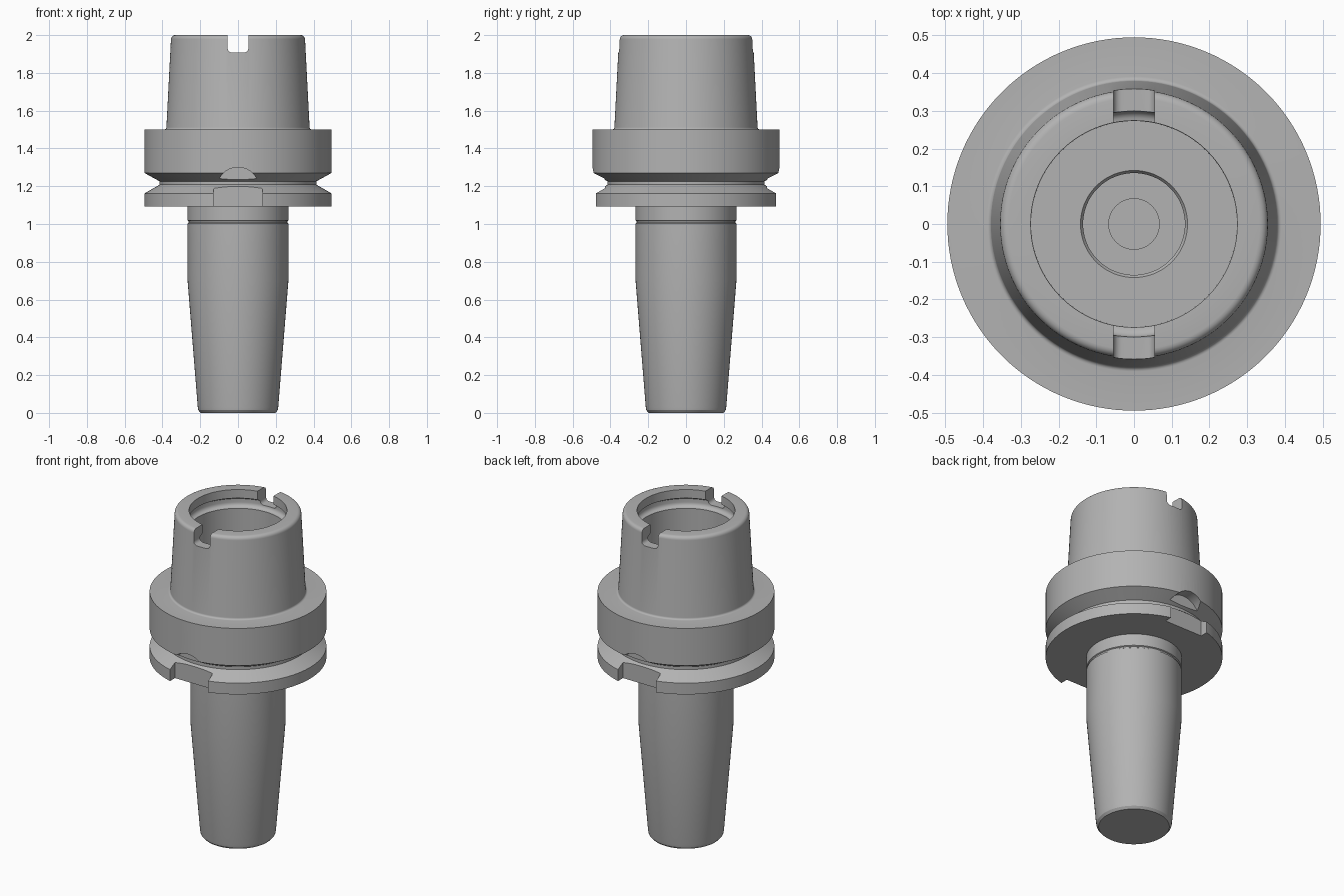
import bpy, bmesh
from math import pi, sin, cos
from mathutils import Matrix, Vector

cube = bpy.data.objects.get("Cube")
if cube:
    bpy.data.objects.remove(cube)

steel = bpy.data.materials.new("steel grey")
steel.use_nodes = True
GREY = (0.45, 0.45, 0.45, 1)
steel.diffuse_color = GREY
steel.node_tree.nodes["Principled BSDF"].inputs["Base Color"].default_value = GREY


def to_object(name, bm):
    bmesh.ops.recalc_face_normals(bm, faces=bm.faces)
    mesh = bpy.data.meshes.new(name)
    bm.to_mesh(mesh)
    bm.free()
    mesh.materials.append(steel)
    obj = bpy.data.objects.new(name, mesh)
    bpy.context.collection.objects.link(obj)
    return obj


def arc(cx, cz, r, start, end, n=5):
    """Points of a rounded corner in the profile."""
    return [(cx + r * cos(start + (end - start) * i / n),
             cz + r * sin(start + (end - start) * i / n)) for i in range(n + 1)]


def lathe(name, profile, segments=128):
    bm = bmesh.new()
    verts = [bm.verts.new((r, 0, z)) for r, z in profile]
    edges = [bm.edges.new(pair) for pair in zip(verts, verts[1:])]
    bmesh.ops.spin(bm, geom=verts + edges, cent=(0, 0, 0), axis=(0, 0, 1),
                   angle=2 * pi, steps=segments, use_duplicate=False)
    bmesh.ops.remove_doubles(bm, verts=bm.verts, dist=0.0001)
    return to_object(name, bm)


def box_cutter(name, half_width, z0, z1, y0, y1, radius):
    """Box with its corners rounded along y."""
    bm = bmesh.new()
    size = Matrix.Diagonal((2 * half_width, y1 - y0, z1 - z0, 1))
    place = Matrix.Translation((0, (y0 + y1) / 2, (z0 + z1) / 2))
    bmesh.ops.create_cube(bm, size=1, matrix=place @ size)
    along_y = [e for e in bm.edges
               if abs((e.verts[0].co - e.verts[1].co).y) > 0.01]
    bmesh.ops.bevel(bm, geom=along_y, offset=radius, segments=5,
                    profile=0.5, affect='EDGES')
    return to_object(name, bm)


def drill_cutter(name, radius, z, y0, y1):
    bm = bmesh.new()
    place = Matrix.Translation((0, (y0 + y1) / 2, z)) @ Matrix.Rotation(pi / 2, 4, 'X')
    bmesh.ops.create_cone(bm, cap_ends=True, segments=64, radius1=radius,
                          radius2=radius, depth=y1 - y0, matrix=place)
    return to_object(name, bm)


# Shank, grooved flange and hollow taper as one turned profile
outside = [(0, 0), (0.198, 0), (0.210, 0.014), (0.213, 0.03),
           (0.267, 0.70), (0.267, 1.003), (0.261, 1.007), (0.261, 1.015),
           (0.267, 1.019), (0.267, 1.092),
           (0.495, 1.092), (0.495, 1.162), (0.415, 1.208),
           (0.415, 1.226), (0.495, 1.27), (0.495, 1.5)]
root = arc(0.391, 1.512, 0.012, -pi / 2, -pi)
rim = arc(0.333, 1.978, 0.022, 0, pi / 2)
bore = [(0.274, 2), (0.274, 1.947), (0.30, 1.932), (0.30, 1.91)]
bore += arc(0.274, 1.91, 0.026, 0, -pi / 2)[1:]
bore += [(0.273, 1.45), (0.142, 1.45), (0.135, 1.44), (0.135, 1.2),
         (0.067, 1.2), (0.067, 0.9), (0, 0.9)]
holder = lathe("tool_holder_body", outside + root + rim + bore)

# Drive slots, flange notches and index pockets on both sides
cutters = [
    box_cutter("drive_slot_cutter", 0.055, 1.908, 2.1, 0.2, 0.5, 0.022),
    box_cutter("flange_notch_cutter", 0.13, 0.95, 1.198, 0.43, 0.6, 0.02),
    drill_cutter("index_pocket_cutter", 0.113, 1.187, 0.431, 0.6),
]
for cutter in cutters:
    cutter.hide_render = True
    for turn in (0, pi):
        cutter.rotation_euler.z = turn
        bpy.context.view_layer.update()
        cut = holder.modifiers.new("cut", 'BOOLEAN')
        cut.operation = 'DIFFERENCE'
        cut.solver = 'EXACT'
        cut.object = cutter
        bpy.context.view_layer.objects.active = holder
        bpy.ops.object.modifier_apply(modifier=cut.name)
    bpy.data.objects.remove(cutter)

# Smooth turned surfaces with crisp machined edges
bpy.ops.object.select_all(action='DESELECT')
holder.select_set(True)
bpy.context.view_layer.objects.active = holder
bpy.ops.object.shade_smooth_by_angle(angle=pi / 7)
